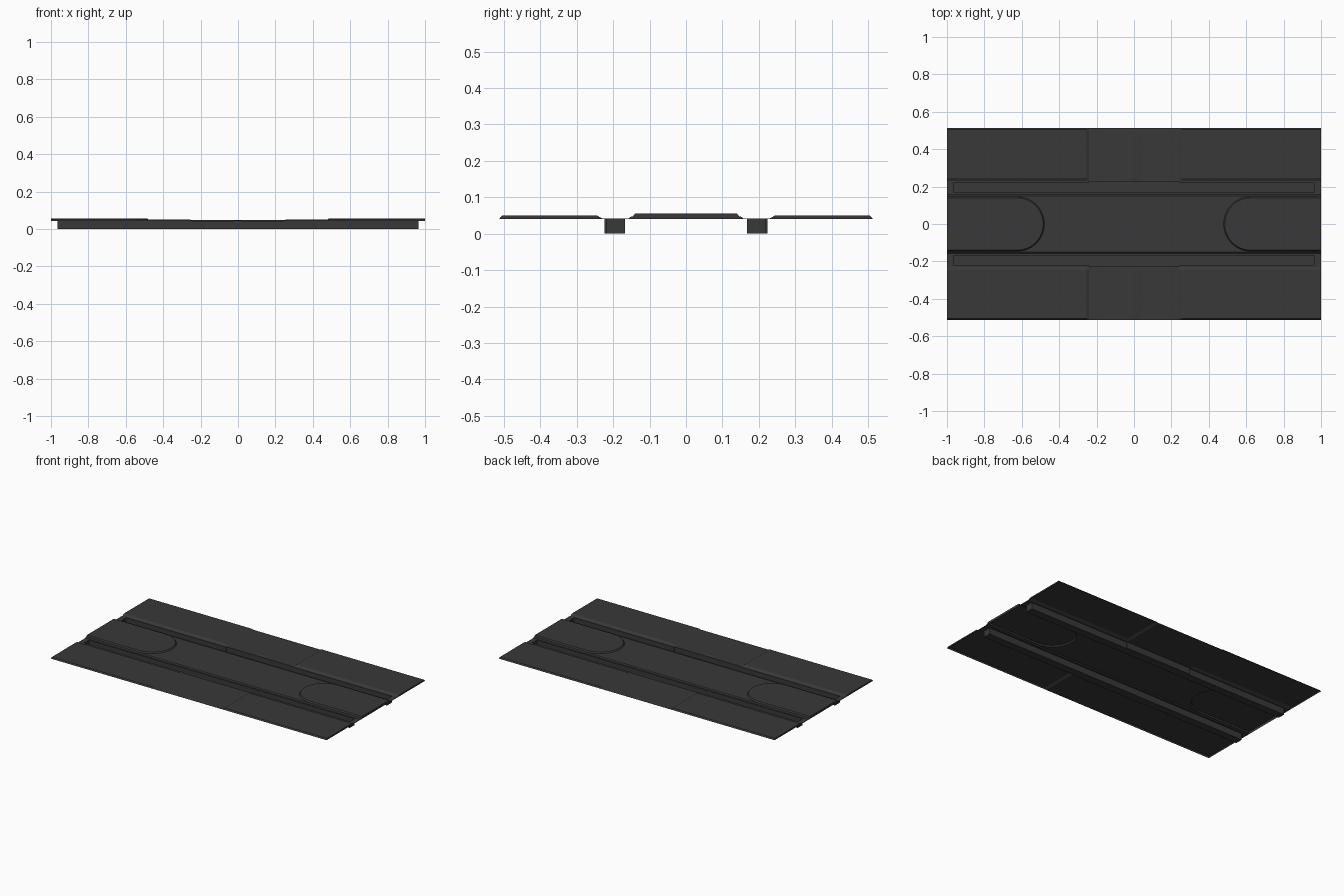
import bpy, bmesh, math

if "Cube" in bpy.data.objects:
    bpy.data.objects.remove(bpy.data.objects["Cube"])

BASE, STRIP, PANEL, TONGUE, SKIRT = 0.042, 0.0475, 0.050, 0.0555, 0.040


def finish(name, bm):
    bmesh.ops.remove_doubles(bm, verts=bm.verts, dist=1e-5)
    bmesh.ops.recalc_face_normals(bm, faces=bm.faces)
    if sum(f.normal.z * f.calc_area() for f in bm.faces) < 0:
        bmesh.ops.reverse_faces(bm, faces=bm.faces)
    me = bpy.data.meshes.new(name)
    bm.to_mesh(me)
    bm.free()
    ob = bpy.data.objects.new(name, me)
    bpy.context.collection.objects.link(ob)
    m = bpy.data.materials.get("dark_grey")
    if not m:
        m = bpy.data.materials.new("dark_grey")
        m.diffuse_color = (0.04, 0.04, 0.04, 1)
        m.use_nodes = True
        m.node_tree.nodes["Principled BSDF"].inputs["Base Color"].default_value = m.diffuse_color
    me.materials.append(m)
    return ob


def face(bm, pts):
    return bm.faces.new([bm.verts.new(p) for p in pts])


def height(x, y):
    # cross-section of the pressed sheet: strip edge, flat, raised side panel
    x = abs(x)
    if y <= 0.151:
        return STRIP
    if 0.24 < y < 0.51:
        if x > 0.25:
            return PANEL
        if x < 0.022 and y < 0.495:
            return 0.044
    return BASE


def in_trough(x, y):
    return abs(x) < 0.965 and 0.168 < y < (0.224 if abs(x) < 0.24 else 0.218)


# Side sheets with recessed middle pads and open troughs
half = [0.02, 0.035, 0.225, 0.24, 0.255, 0.965, 1.0]
xs = [-v for v in reversed(half)] + half
ys = [0.15, 0.157, 0.168, 0.218, 0.224, 0.23, 0.245, 0.49, 0.505, 0.512]
for side, label in ((1, "back"), (-1, "front")):
    bm = bmesh.new()
    for x0, x1 in zip(xs, xs[1:]):
        for y0, y1 in zip(ys, ys[1:]):
            xc, yc = (x0 + x1) / 2, (y0 + y1) / 2
            ring = [(x0, y0), (x1, y0), (x1, y1), (x0, y1)]
            deep = in_trough(xc, yc)
            face(bm, [(x, y * side, 0.0 if deep else height(x, y)) for x, y in ring])
            if not deep:
                continue
            # trough walls, only where the neighbouring cell is not trough
            for i, (dx, dy) in enumerate(((0, -1), (1, 0), (0, 1), (-1, 0))):
                a, b = ring[i], ring[(i + 1) % 4]
                mx, my = (a[0] + b[0]) / 2 + dx * 0.001, (a[1] + b[1]) / 2 + dy * 0.001
                if not in_trough(mx, my):
                    face(bm, [(a[0], a[1] * side, 0), (b[0], b[1] * side, 0),
                              (b[0], b[1] * side, height(*b)), (a[0], a[1] * side, height(*a))])
    # short skirts at both ends
    for x in (-1, 1):
        for a, b in zip(ys, ys[1:]):
            face(bm, [(x, a * side, height(x, a)), (x, b * side, height(x, b)),
                      (x, b * side, SKIRT), (x, a * side, SKIRT)])
    finish(label + "_side_sheet", bm)


def arch(sign, r, z, n=24):
    # rounded outline running from the plate end, round the tip and back
    pts = [(sign, -r, z)]
    for i in range(n + 1):
        t = -math.pi / 2 + math.pi * i / n
        pts.append((sign * (0.625 - r * math.cos(t)), r * math.sin(t), z))
    return pts + [(sign, r, z)]


# Lower middle strip between the two rounded tongues
bm = bmesh.new()
left, right = arch(-1, 0.146, STRIP), arch(1, 0.146, STRIP)
n = len(left)
for a, b in zip(range(n - 1), range(1, n)):
    face(bm, [left[a], right[a], right[b], left[b]]) if 0 < a < n - 2 else None
for s in (-1, 1):
    face(bm, [(-1, s * 0.146, STRIP), (1, s * 0.146, STRIP),
              (1, s * 0.15, STRIP), (-1, s * 0.15, STRIP)])
finish("middle_strip", bm)

# Raised tongues with bevelled edge and end skirt
for s, label in ((-1, "left"), (1, "right")):
    bm = bmesh.new()
    low, top = arch(s, 0.146, STRIP), arch(s, 0.140, TONGUE)
    face(bm, top)
    for i in range(n - 1):
        face(bm, [low[i], low[i + 1], top[i + 1], top[i]])
    face(bm, [top[0], top[-1], low[-1], low[0]])
    face(bm, [(s, -0.15, STRIP), (s, 0.15, STRIP), (s, 0.15, SKIRT), (s, -0.15, SKIRT)])
    finish(label + "_tongue", bm)
